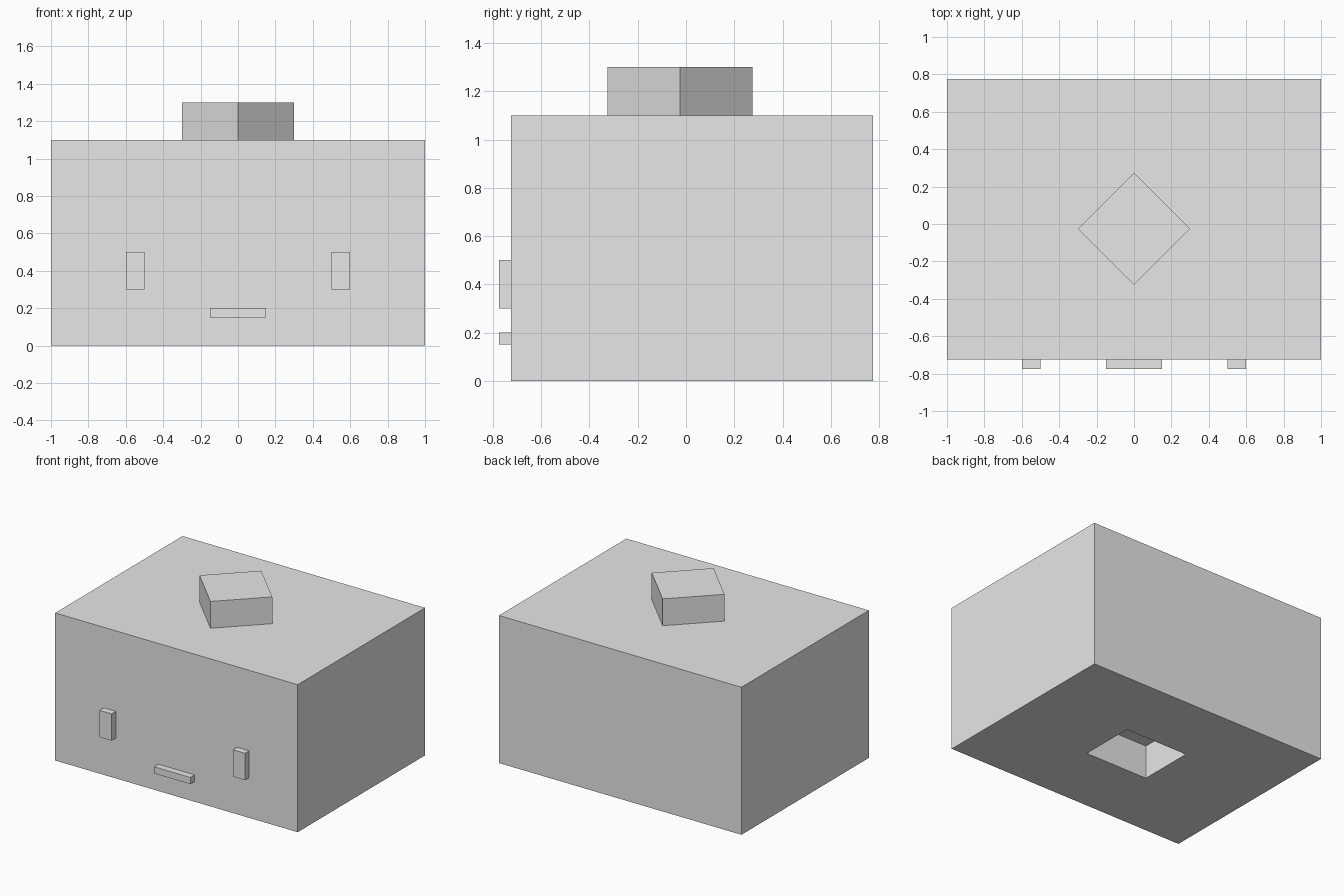
import bpy
import bmesh
from math import radians

default_cube = bpy.data.objects.get("Cube")
if default_cube:
    bpy.data.objects.remove(default_cube, do_unlink=True)

# Single plain material
grey = bpy.data.materials.new("light_grey")
grey.use_nodes = True
colour = (0.8, 0.8, 0.8, 1)
grey.diffuse_color = colour
grey.node_tree.nodes["Principled BSDF"].inputs["Base Color"].default_value = colour


def block(name, size, centre, turn=0):
    """Add a box of the given size, turned about the vertical axis."""
    bpy.ops.mesh.primitive_cube_add(size=1, location=centre)
    obj = bpy.context.object
    obj.name = name
    for v in obj.data.vertices:
        v.co = [c * s for c, s in zip(v.co, size)]
    obj.rotation_euler.z = radians(turn)
    obj.data.materials.append(grey)
    return obj


# Body
BODY_HEIGHT = 1.1
body = block("body", (2, 1.5, BODY_HEIGHT), (0, 0.025, BODY_HEIGHT / 2))

# Rectangular socket sunk into the underside
HALF_X, HALF_Y, DEPTH = 0.26, 0.21, 0.25
bm = bmesh.new()
bm.from_mesh(body.data)
bm.normal_update()
underside = min(bm.faces, key=lambda f: f.calc_center_median().z)
for depth in (0, DEPTH):
    bmesh.ops.inset_individual(bm, faces=[underside], thickness=0.05)
    for v in underside.verts:
        v.co.x = HALF_X if v.co.x > 0 else -HALF_X
        v.co.y = HALF_Y if v.co.y > 0 else -HALF_Y
        v.co.z = depth - BODY_HEIGHT / 2
bm.normal_update()
bm.to_mesh(body.data)
bm.free()

# Square stud on top, turned corner-forward
stud_side = 0.6 / 2 ** 0.5
block("top_stud", (stud_side, stud_side, 0.2), (0, -0.025, 1.2), turn=45)

# Eyes and mouth standing out from the front
for side, x in (("left", 0.55), ("right", -0.55)):
    block(side + "_eye", (0.1, 0.05, 0.2), (x, -0.75, 0.4))
block("mouth", (0.3, 0.05, 0.05), (0, -0.75, 0.175))
